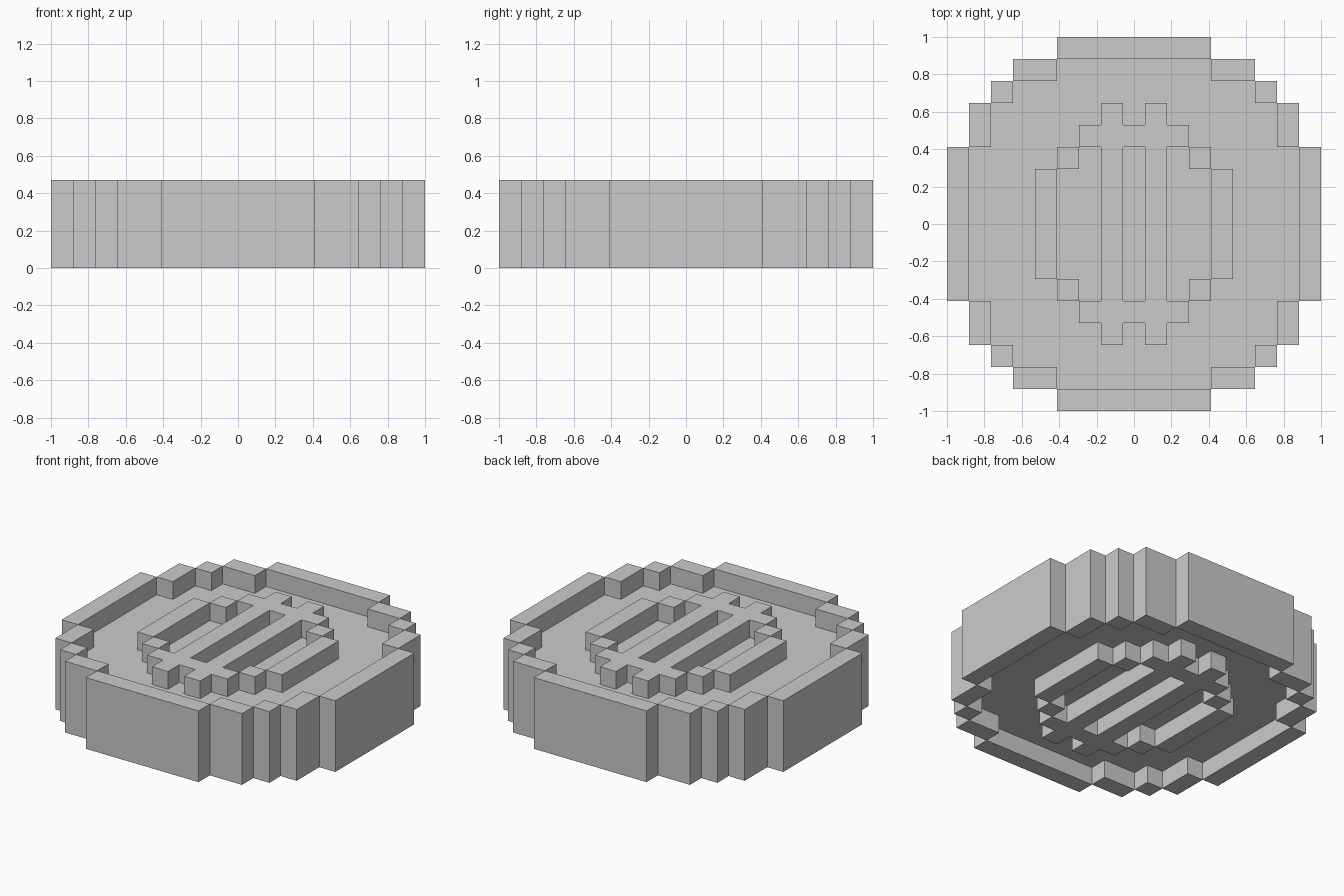
import bpy, bmesh
from math import radians
from mathutils import Vector

if "Cube" in bpy.data.objects:
    bpy.data.objects.remove(bpy.data.objects["Cube"])

CELL = 2 / 17            # the model sits on a 17 x 17 x 4 block grid
LAYERS = range(4)


def blocks(rects, layers):
    """Grid cells of quarter rectangles (x0, x1, y0, y1), mirrored in x and y."""
    return {(sx * x, sy * y, z)
            for x0, x1, y0, y1 in rects
            for x in range(x0, x1 + 1) for y in range(y0, y1 + 1)
            for sx in (-1, 1) for sy in (-1, 1) for z in layers}


# Full-height stepped rim, thinner recessed disc, raised emblem on both faces
parts = {
    "rim": blocks([(0, 3, 8, 8), (4, 5, 7, 7), (6, 6, 6, 6),
                   (7, 7, 4, 5), (8, 8, 0, 3)], LAYERS),
    "disc": blocks([(0, 7, 0, 3), (0, 6, 4, 5), (0, 5, 6, 6),
                    (0, 3, 7, 7)], (1, 2)),
    "emblem": blocks([(4, 4, 0, 2), (3, 3, 3, 3), (0, 2, 4, 4),
                      (1, 1, 0, 5)], (0, 3)),
}
solid = set().union(*parts.values())


def build(name, cells):
    """Skin the exposed sides of a part's blocks and merge flat areas."""
    bm = bmesh.new()
    for cell in sorted(cells):
        centre = Vector(cell) + Vector((0, 0, 0.5))
        for axis in range(3):
            for sign in (-1, 1):
                n = Vector((0, 0, 0))
                n[axis] = sign
                if tuple(int(c + d) for c, d in zip(cell, n)) in solid:
                    continue
                u = Vector((0, 0, 0))
                u[(axis + 1) % 3] = 0.5
                v = n.cross(u)
                mid = centre + n * 0.5
                bm.faces.new([bm.verts.new((mid + a * u + b * v) * CELL)
                              for a, b in ((-1, -1), (1, -1), (1, 1), (-1, 1))])
    bmesh.ops.remove_doubles(bm, verts=bm.verts, dist=0.001)
    bmesh.ops.dissolve_limit(bm, angle_limit=radians(1),
                             verts=bm.verts, edges=bm.edges)
    mesh = bpy.data.meshes.new(name)
    bm.to_mesh(mesh)
    bm.free()
    bpy.context.collection.objects.link(bpy.data.objects.new(name, mesh))


for part_name, part_cells in parts.items():
    build(part_name, part_cells)
